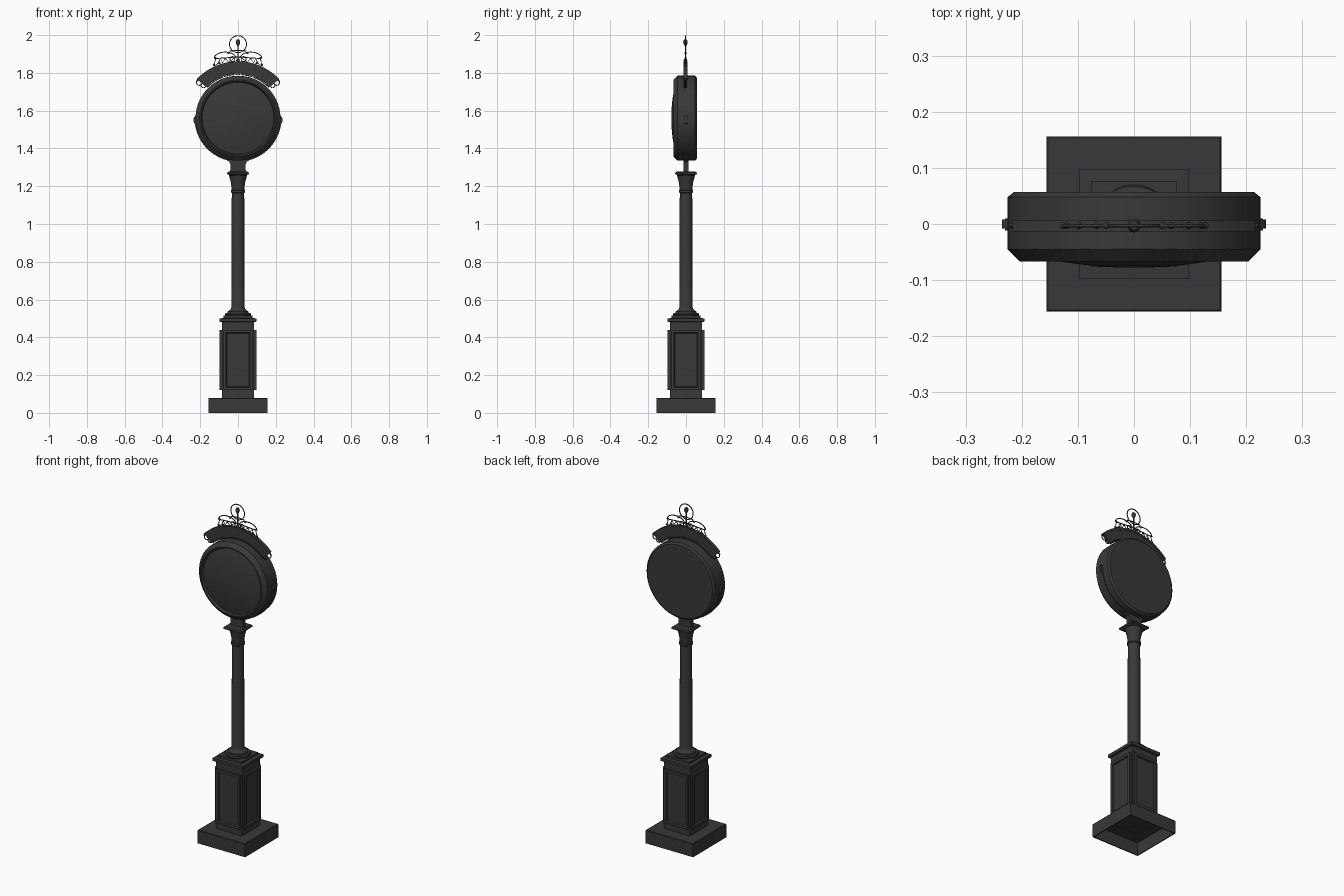
import bpy, bmesh
from math import sin, cos, pi, radians, sqrt
from mathutils import Matrix, Vector

if "Cube" in bpy.data.objects:
    bpy.data.objects.remove(bpy.data.objects["Cube"], do_unlink=True)

iron = bpy.data.materials.new("dark iron")
iron.use_nodes = True
iron.diffuse_color = (0.04, 0.04, 0.04, 1)
iron.node_tree.nodes["Principled BSDF"].inputs["Base Color"].default_value = iron.diffuse_color

DIAL_Z = 1.56      # centre of the clock drum
PLANE_Y = -0.003   # plane of the flat ornaments


def finish(name, bm, smooth=False):
    bmesh.ops.recalc_face_normals(bm, faces=bm.faces)
    mesh = bpy.data.meshes.new(name)
    bm.to_mesh(mesh)
    bm.free()
    mesh.materials.append(iron)
    ob = bpy.data.objects.new(name, mesh)
    bpy.context.collection.objects.link(ob)
    if smooth:
        bpy.ops.object.select_all(action='DESELECT')
        ob.select_set(True)
        bpy.context.view_layer.objects.active = ob
        bpy.ops.object.shade_smooth_by_angle(angle=radians(30))
    return ob


def square_stack(name, profile):
    """Square rings of (half width, z) joined upward and closed on top."""
    bm = bmesh.new()
    rings = [[bm.verts.new((sx * w, sy * w, z)) for sx, sy in ((-1, -1), (1, -1), (1, 1), (-1, 1))]
             for w, z in profile]
    for a, b in zip(rings, rings[1:]):
        for i in range(4):
            j = (i + 1) % 4
            bm.faces.new((a[i], a[j], b[j], b[i]))
    bm.faces.new(rings[-1])
    return finish(name, bm)


def lathe(name, profile, steps, matrix=Matrix()):
    """Spin (radius, height) points around z, then place by matrix."""
    bm = bmesh.new()
    verts = [bm.verts.new((r, 0, h)) for r, h in profile]
    edges = [bm.edges.new(p) for p in zip(verts, verts[1:])]
    bmesh.ops.spin(bm, geom=verts + edges, cent=(0, 0, 0), axis=(0, 0, 1), angle=2 * pi, steps=steps)
    bmesh.ops.remove_doubles(bm, verts=bm.verts, dist=0.0001)
    bm.transform(matrix)
    return finish(name, bm, True)


def polar(r, deg):
    return (r * cos(radians(deg)), DIAL_Z + r * sin(radians(deg)))


def plate(name, outline, y0, y1):
    """Extrude an (x, z) outline along y."""
    bm = bmesh.new()
    face = bm.faces.new([bm.verts.new((x, y0, z)) for x, z in outline])
    out = bmesh.ops.extrude_face_region(bm, geom=[face])
    bmesh.ops.translate(bm, vec=(0, y1 - y0, 0), verts=[v for v in out["geom"] if isinstance(v, bmesh.types.BMVert)])
    return finish(name, bm, True)


def arc_plate(name, r0, r1, a0, a1, y0, y1, n=40):
    angles = [a0 + (a1 - a0) * i / n for i in range(n + 1)]
    plate(name, [polar(r1, a) for a in angles] + [polar(r0, a) for a in reversed(angles)], y0, y1)


def wire(name, points, radius=0.0028, closed=False):
    """Round wire through (x, z) points in the ornament plane."""
    data = bpy.data.curves.new(name, 'CURVE')
    data.dimensions = '3D'
    data.bevel_depth = radius
    data.bevel_resolution = 1
    data.use_fill_caps = True
    spline = data.splines.new('POLY')
    spline.points.add(len(points) - 1)
    for p, (x, z) in zip(spline.points, points):
        p.co = (x, PLANE_Y, z, 1)
    spline.use_cyclic_u = closed
    data.materials.append(iron)
    ob = bpy.data.objects.new(name, data)
    bpy.context.collection.objects.link(ob)
    bpy.ops.object.select_all(action='DESELECT')
    ob.select_set(True)
    bpy.context.view_layer.objects.active = ob
    bpy.ops.object.convert(target='MESH')


def ring(name, x, z, r, a0=0, a1=360, radius=0.0028):
    full = a1 - a0 == 360
    n = 24
    pts = [(x + r * cos(radians(a0 + (a1 - a0) * i / n)), z + r * sin(radians(a0 + (a1 - a0) * i / n)))
           for i in range(n if full else n + 1)]
    wire(name, pts, radius, full)


def balls(name, centres, r):
    bm = bmesh.new()
    for x, z in centres:
        bmesh.ops.create_icosphere(bm, subdivisions=2, radius=r, matrix=Matrix.Translation((x, PLANE_Y, z)))
    finish(name, bm, True)


# Hollow plinth, open underneath
square_stack("plinth", [(0.085, 0.075), (0.15, 0.075), (0.15, 0), (0.156, 0), (0.156, 0.076), (0.153, 0.08), (0.08, 0.08)])

# Pedestal body with stepped cap
square_stack("pedestal", [(0.086, 0.076), (0.086, 0.48), (0.098, 0.483), (0.098, 0.5),
                          (0.077, 0.502), (0.077, 0.515)])

# Raised frames with sunken, beveled panels on the four sides
bm = bmesh.new()
for k in range(4):
    turn = Matrix.Rotation(k * pi / 2, 4, 'Z')
    box = bmesh.ops.create_cube(bm, size=1, matrix=turn @ Matrix.Translation((0, -0.089, 0.28))
                                @ Matrix.Diagonal((0.156, 0.018, 0.32, 1)))
    out = turn @ Vector((0, -1, 0))
    bm.normal_update()
    faces = {f for v in box["verts"] for f in v.link_faces}
    front = max(faces, key=lambda f: f.normal.dot(out))
    bmesh.ops.inset_individual(bm, faces=[front], thickness=0.022)
    bmesh.ops.inset_individual(bm, faces=[front], thickness=0.005, depth=-0.009)
finish("pedestal_panels", bm)

# Round foot, shaft and collar
lathe("column", [(0.068, 0.515), (0.07, 0.521), (0.067, 0.528), (0.055, 0.53), (0.055, 0.537),
                 (0.046, 0.542), (0.038, 0.55), (0.035, 0.56), (0.033, 1.165), (0.038, 1.168),
                 (0.038, 1.178), (0.033, 1.18), (0.033, 1.19)], 32)

# Flared capital and square top slab
lathe("capital", [(0.033, 1.18), (0.035, 1.2), (0.039, 1.225), (0.046, 1.25), (0.048, 1.264)], 32)
square_stack("capital_slab", [(0, 1.258), (0.046, 1.258), (0.057, 1.264), (0.057, 1.272), (0.05, 1.277)])

# Neck that sweeps out to meet the drum
right = [(0.046, 1.272), (0.041, 1.285), (0.04, 1.315), (0.046, 1.33), (0.062, 1.339), (0.09, 1.349), (0.12, 1.365)]
plate("neck", right + [(0.1, 1.4), (-0.1, 1.4)] + [(-x, z) for x, z in reversed(right)], -0.013, 0.013)
arc_plate("drum_band", 0.22, 0.23, 182, 358, -0.012, 0.01, 64)

# Drum with chamfered rims and a domed glass at the front
dome = [(r, 0.078 - 0.011 * (r / 0.13) ** 2) for r in (0.19, 0.16, 0.13, 0.1, 0.07, 0.035, 0)]
lathe("clock_drum", [(0, -0.057), (0.214, -0.057), (0.225, -0.048), (0.225, 0.045),
                     (0.203, 0.067), (0.196, 0.067)] + dome, 72,
      Matrix.Translation((0, 0, DIAL_Z)) @ Matrix.Rotation(pi / 2, 4, 'X'))

# Small ears at the sides of the drum
for side, label in ((1, "left"), (-1, "right")):
    plate(label + "_ear", [(side * x, z) for x, z in ((0.22, 1.525), (0.229, 1.53), (0.235, 1.54),
                                                      (0.235, 1.56), (0.229, 1.57), (0.22, 1.575))], -0.008, 0.008)

# Arched header with raised borders and a beaded underside
arc_plate("header", 0.24, 0.298, 44, 136, -0.01, 0.004)
arc_plate("header_top_rim", 0.289, 0.301, 44, 136, -0.013, 0.007)
arc_plate("header_bottom_rim", 0.236, 0.242, 44, 136, -0.012, 0.006)
balls("header_beads", [polar(0.232, 46 + 2 * i) for i in range(45)], 0.004)

# Scrolls at the header ends and the cresting wires
for s, label in ((1, "left"), (-1, "right")):
    ring(label + "_end_scroll", s * 0.205, 1.748, 0.014)
    ring(label + "_end_curl", s * 0.183, 1.733, 0.012)
    wire(label + "_end_tip", [(s * 0.19, 1.77), (s * 0.213, 1.765), (s * 0.22, 1.752)], 0.004)
    wire(label + "_crest_rail", [(s * x, z) for x, z in ((0, 1.885), (0.06, 1.88), (0.118, 1.876))])
    arch = [(s * (0.068 - 0.058 * cos(pi * i / 16)), 1.876 + 0.034 * sin(pi * i / 16)) for i in range(17)]
    wire(label + "_crest_arch", arch)
    wire(label + "_crest_zigzag", [(s * x, z) for x, z in ((0.118, 1.878), (0.128, 1.835), (0.104, 1.852),
                                   (0.094, 1.876), (0.082, 1.853), (0.066, 1.878), (0.05, 1.855), (0.02, 1.88))])
    ring(label + "_crest_ring", s * 0.03, 1.873, 0.013)
    balls(label + "_crest_balls", [(s * x, z) for x, z in ((0.12, 1.878), (0.127, 1.843), (0.098, 1.852),
                                                           (0.05, 1.905), (0.066, 1.876))], 0.006)

# Central hoop, stem and drop
ring("finial_hoop", 0, 1.952, 0.045)
wire("finial_stem", [(0, 1.85), (0, 1.96)], 0.0035)
wire("finial_bar", [(-0.045, 1.915), (0, 1.92), (0.045, 1.915)])
lathe("finial_drop", [(0, 1.935), (0.004, 1.942), (0.011, 1.957), (0.012, 1.966), (0.008, 1.975), (0, 1.978)], 16,
      Matrix.Translation((0, PLANE_Y, 0)))
balls("finial_base", [(0, 1.866)], 0.01)
